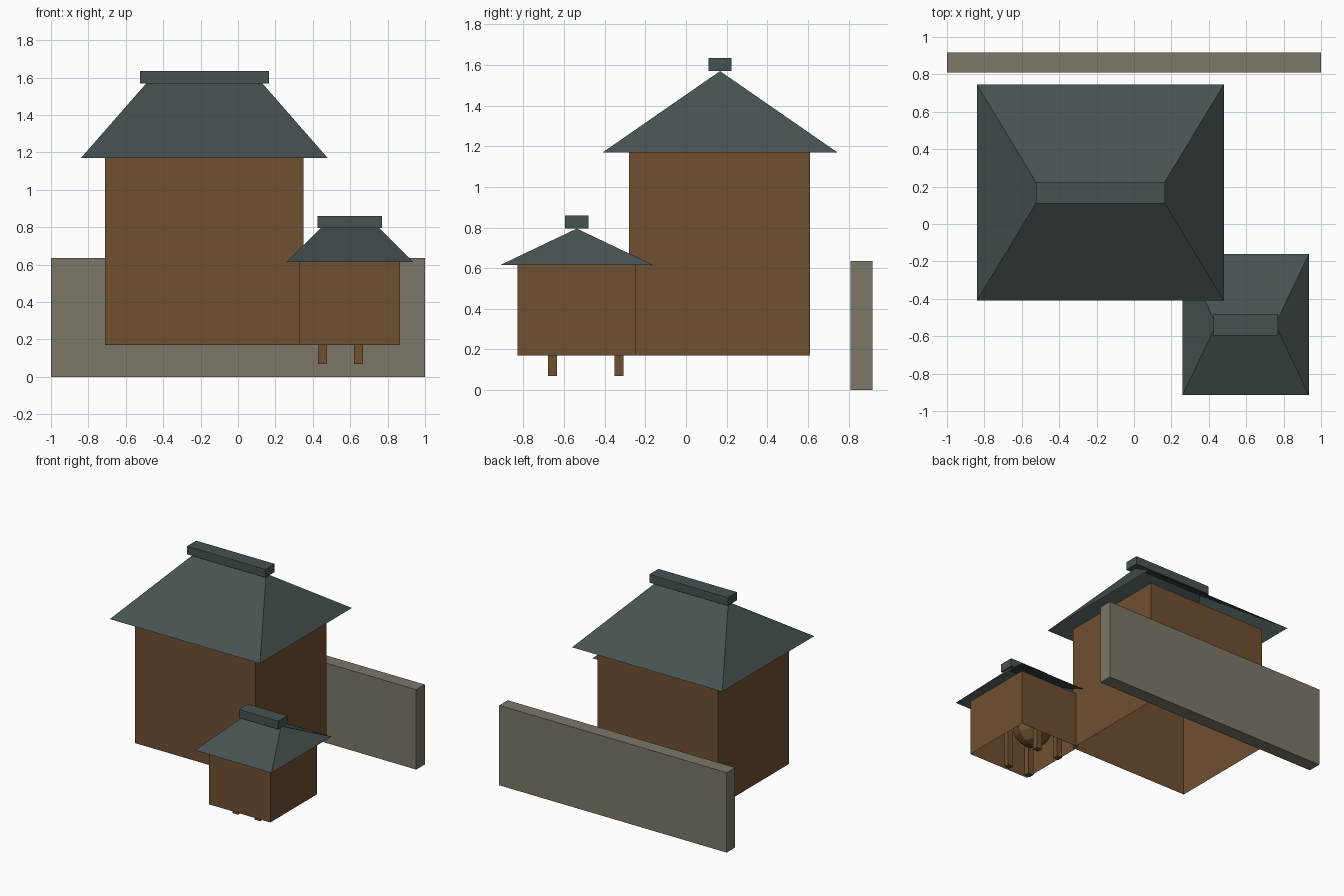
import bpy, bmesh

if "Cube" in bpy.data.objects:
    bpy.data.objects.remove(bpy.data.objects["Cube"])


def material(name, rgb):
    m = bpy.data.materials.new(name)
    m.diffuse_color = (*rgb, 1)
    m.use_nodes = True
    m.node_tree.nodes["Principled BSDF"].inputs["Base Color"].default_value = m.diffuse_color
    return m


WOOD = material("brown wood", (0.162, 0.080, 0.030))
SLATE = material("slate roof", (0.062, 0.085, 0.085))
STONE = material("grey stone", (0.205, 0.184, 0.138))


def finish(bm, name, mat, recalc=True):
    if recalc:
        bmesh.ops.recalc_face_normals(bm, faces=bm.faces)
    me = bpy.data.meshes.new(name)
    bm.to_mesh(me)
    bm.free()
    me.materials.append(mat)
    ob = bpy.data.objects.new(name, me)
    bpy.context.collection.objects.link(ob)
    return ob


def box(name, mat, x, y, z, open_ends=False):
    bm = bmesh.new()
    bmesh.ops.create_cube(bm, size=1)
    for v in bm.verts:
        v.co = [r[0] + (c + 0.5) * (r[1] - r[0]) for c, r in zip(v.co, (x, y, z))]
    if open_ends:
        ends = [f for f in bm.faces if abs(f.normal.z) > 0.9]
        bmesh.ops.delete(bm, geom=ends, context='FACES_ONLY')
    return finish(bm, name, mat, recalc=not open_ends)


def hip_roof(name, x, y, z, ridge):
    # four slopes, open underneath
    bm = bmesh.new()
    yc = (y[0] + y[1]) / 2
    a, b, c, d = [bm.verts.new(p) for p in (
        (x[0], y[0], z[0]), (x[1], y[0], z[0]), (x[1], y[1], z[0]), (x[0], y[1], z[0]))]
    l, r = [bm.verts.new((rx, yc, z[1])) for rx in ridge]
    for f in ((a, b, r, l), (b, c, r), (c, d, l, r), (d, a, l)):
        bm.faces.new(f)
    return finish(bm, name, SLATE, recalc=False)


# main house
box("main_walls", WOOD, (-0.71, 0.35), (-0.28, 0.61), (0.17, 1.17), True)
hip_roof("main_roof", (-0.84, 0.48), (-0.41, 0.745), (1.17, 1.57), (-0.49, 0.13))
box("main_ridge_cap", SLATE, (-0.525, 0.165), (0.11, 0.225), (1.57, 1.635))

# side house
box("side_walls", WOOD, (0.325, 0.865), (-0.83, -0.245), (0.17, 0.615), True)
hip_roof("side_roof", (0.26, 0.935), (-0.915, -0.16), (0.615, 0.795), (0.44, 0.755))
box("side_ridge_cap", SLATE, (0.425, 0.77), (-0.595, -0.48), (0.795, 0.86))

# legged vessel inside the side house
for i, lx in enumerate((0.452, 0.645)):
    for j, ly in enumerate((-0.657, -0.33)):
        box(f"leg_{i}{j}", WOOD, (lx - 0.024, lx + 0.024), (ly - 0.022, ly + 0.022), (0.07, 0.42))
bm = bmesh.new()
bmesh.ops.create_uvsphere(bm, u_segments=8, v_segments=6, radius=0.15)
bmesh.ops.translate(bm, verts=bm.verts, vec=(0.55, -0.495, 0.36))
finish(bm, "vessel", WOOD)

# back wall
box("yard_wall", STONE, (-1, 1), (0.81, 0.917), (0, 0.635))
